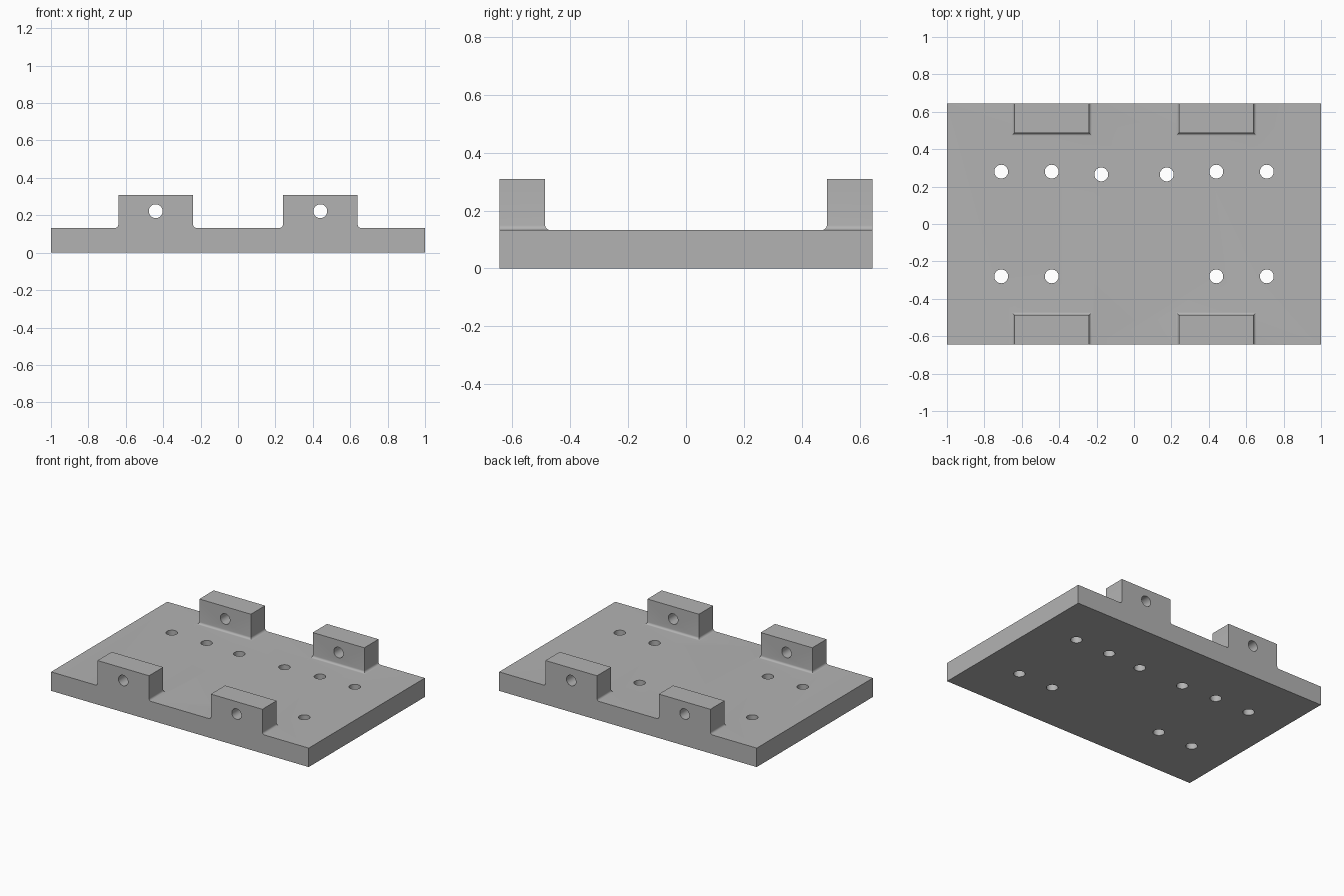
import bpy, bmesh, math
from mathutils import Matrix

HALF_X, HALF_Y, PLATE_Z, TOP_Z = 1.0, 0.644, 0.133, 0.309
LUG_IN, LUG_OUT, LUG_Y = 0.24, 0.64, 0.486
FILLET, STEPS = 0.016, 6
HOLE_R = 0.037

cube = bpy.data.objects.get("Cube")
if cube:
    bpy.data.objects.remove(cube, do_unlink=True)

grey = bpy.data.materials.new("light grey")
grey.use_nodes = True
colour = (0.45, 0.45, 0.45, 1)
grey.diffuse_color = colour
grey.node_tree.nodes["Principled BSDF"].inputs["Base Color"].default_value = colour


def make_object(name, bm):
    bmesh.ops.recalc_face_normals(bm, faces=bm.faces)
    mesh = bpy.data.meshes.new(name)
    bm.to_mesh(mesh)
    bm.free()
    mesh.materials.append(grey)
    obj = bpy.data.objects.new(name, mesh)
    bpy.context.collection.objects.link(obj)
    return obj


def add_lug(bm, sx, sy):
    """Rectangular lug, flared by a fillet on the three sides that meet the plate."""
    levels = [(FILLET, PLATE_Z - 0.05)]
    for i in range(STEPS + 1):
        a = math.pi / 2 * i / STEPS
        levels.append((FILLET * (1 - math.sin(a)), PLATE_Z + FILLET * (1 - math.cos(a))))
    levels.append((0, TOP_Z))
    rings = []
    for d, z in levels:
        x0, x1, y0 = LUG_IN - d, LUG_OUT + d, LUG_Y - d
        corners = [(x0, y0), (x1, y0), (x1, HALF_Y), (x0, HALF_Y)]
        rings.append([bm.verts.new((sx * x, sy * y, z)) for x, y in corners])
    for low, high in zip(rings, rings[1:]):
        for i in range(4):
            j = (i + 1) % 4
            bm.faces.new((low[i], low[j], high[j], high[i]))
    bm.faces.new(rings[0])
    bm.faces.new(rings[-1])


def add_drill(bm, matrix, depth):
    bmesh.ops.create_cone(bm, cap_ends=True, segments=32, radius1=HOLE_R,
                          radius2=HOLE_R, depth=depth, matrix=matrix)


# Flat base plate
bm = bmesh.new()
bmesh.ops.create_cube(bm, size=1, matrix=Matrix.Translation((0, 0, PLATE_Z / 2))
                      @ Matrix.Diagonal((2 * HALF_X, 2 * HALF_Y, PLATE_Z, 1)))
plate = make_object("mounting_plate", bm)

# Four edge lugs
bm = bmesh.new()
for sx in (-1, 1):
    for sy in (-1, 1):
        add_lug(bm, sx, sy)
lugs = make_object("lugs_helper", bm)

# Drills: vertical holes in the plate, cross holes through the lugs
bm = bmesh.new()
for sx in (-1, 1):
    for x, y in ((0.71, 0.28), (0.44, 0.28), (0.71, -0.28), (0.44, -0.28), (0.175, 0.265)):
        add_drill(bm, Matrix.Translation((sx * x, y, PLATE_Z / 2)), 0.3)
    add_drill(bm, Matrix.Translation((sx * 0.44, 0, 0.222))
              @ Matrix.Rotation(math.pi / 2, 4, "X"), 2)
drills = make_object("drills_helper", bm)

# Fuse lugs to the plate, drill, then bake the result
for helper, operation in ((lugs, "UNION"), (drills, "DIFFERENCE")):
    helper.hide_render = True
    mod = plate.modifiers.new(operation.lower(), "BOOLEAN")
    mod.operation, mod.object, mod.solver = operation, helper, "EXACT"
bpy.context.view_layer.update()
depsgraph = bpy.context.evaluated_depsgraph_get()
baked = bpy.data.meshes.new_from_object(plate.evaluated_get(depsgraph))
plate.modifiers.clear()
plate.data = baked
baked.materials.clear()
baked.materials.append(grey)
for poly in baked.polygons:
    poly.material_index = 0
for helper in (lugs, drills):
    bpy.data.objects.remove(helper, do_unlink=True)

# Smooth hole walls and fillets, sharp edges elsewhere
bpy.ops.object.select_all(action="DESELECT")
plate.select_set(True)
bpy.context.view_layer.objects.active = plate
bpy.ops.object.shade_smooth_by_angle(angle=math.radians(30))
